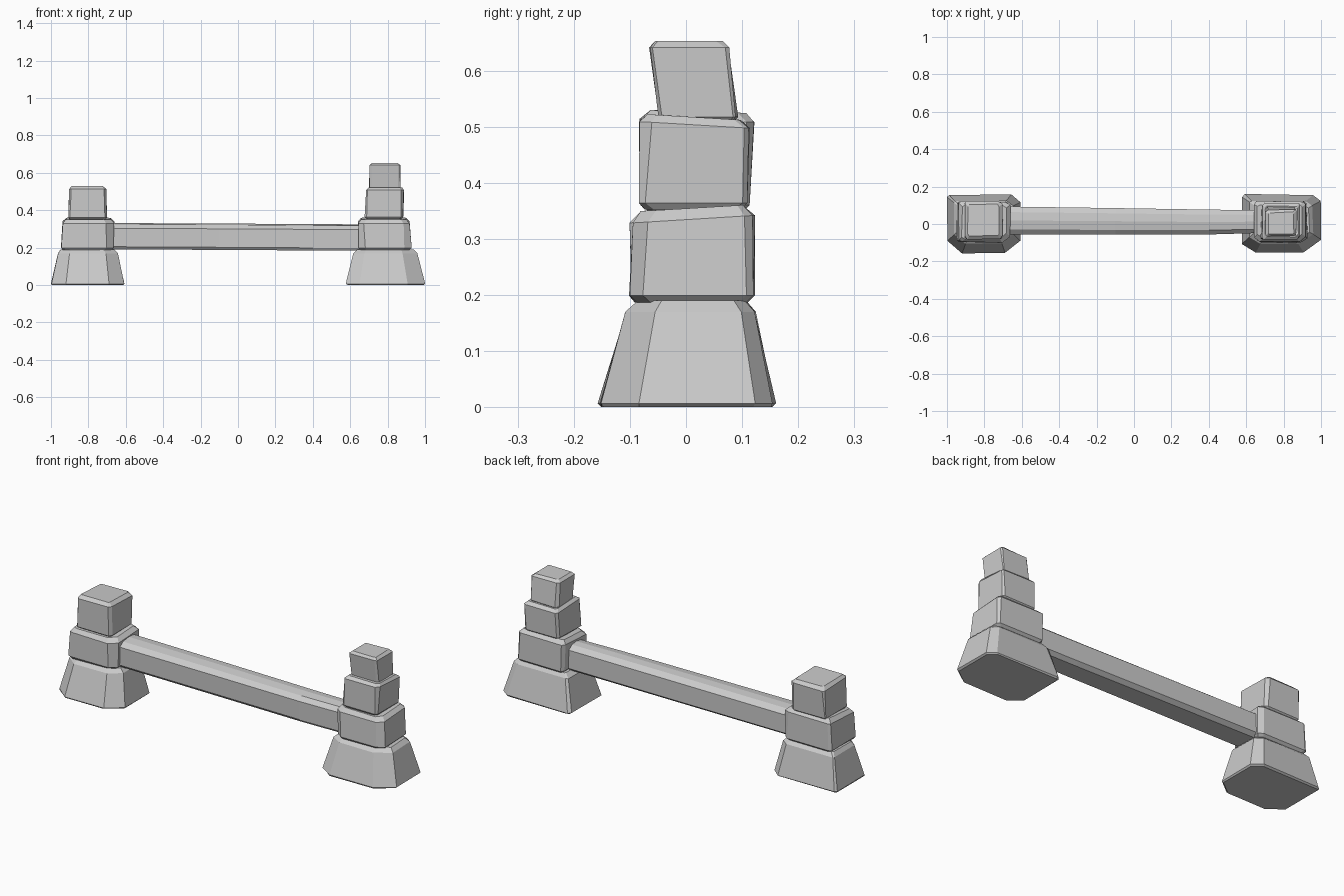
import bpy
import bmesh
import random

random.seed(4)

cube = bpy.data.objects.get("Cube")
if cube:
    bpy.data.objects.remove(cube, do_unlink=True)

stone_grey = bpy.data.materials.new("stone grey")
stone_grey.use_nodes = True
colour = (0.6, 0.6, 0.6, 1)
stone_grey.diffuse_color = colour
stone_grey.node_tree.nodes["Principled BSDF"].inputs["Base Color"].default_value = colour


def outline(rect, cuts):
    """Rectangle (x0, x1, y0, y1) with a share of each corner cut off."""
    x0, x1, y0, y1 = rect
    w, d = x1 - x0, y1 - y0
    a, b, c, e = cuts
    return [(x0, y0 + a * d), (x0 + a * w, y0), (x1 - b * w, y0), (x1, y0 + b * d),
            (x1, y1 - c * d), (x1 - c * w, y1), (x0 + e * w, y1), (x0, y1 - e * d)]


def inset(rect, m):
    return rect[0] + m, rect[1] - m, rect[2] + m, rect[3] - m


def loft(name, rings):
    """Skin a stack of equal outlines and close both ends."""
    bm = bmesh.new()
    loops = [[bm.verts.new(p) for p in ring] for ring in rings]
    n = len(loops[0])
    for low, high in zip(loops, loops[1:]):
        for i in range(n):
            j = (i + 1) % n
            bm.faces.new((low[i], low[j], high[j], high[i]))
    bm.faces.new(loops[0][::-1])
    bm.faces.new(loops[-1])
    bmesh.ops.recalc_face_normals(bm, faces=bm.faces)
    mesh = bpy.data.meshes.new(name)
    bm.to_mesh(mesh)
    bm.free()
    mesh.materials.append(stone_grey)
    obj = bpy.data.objects.new(name, mesh)
    bpy.context.collection.objects.link(obj)
    return obj


def stone(name, low, high, z0, z1, cuts, slope=0.0, lower=0.012, upper=0.02, rough=0.004):
    """Chiselled block: low and high are its widest outlines near each end."""
    rings = []
    levels = [(inset(low, lower), z0, 0), (low, z0 + lower, 0),
              (high, z1 - upper, slope), (inset(high, upper), z1, slope)]
    for rect, z, tilt in levels:
        mid_y = (rect[2] + rect[3]) / 2
        ring = []
        for x, y in outline(rect, cuts):
            ring.append((x + random.uniform(-rough, rough),
                         y + random.uniform(-rough, rough),
                         z + tilt * (y - mid_y)))
        rings.append(ring)
    return loft(name, rings)


# Wide flared foot stones
stone("left_base", (-1, -0.61, -0.155, 0.157), (-0.965, -0.645, -0.105, 0.125),
      0, 0.19, (0.2, 0.2, 0.12, 0.03), lower=0.007)
stone("right_base", (0.58, 1, -0.155, 0.157), (0.62, 0.955, -0.105, 0.125),
      0, 0.19, (0.16, 0.22, 0.1, 0.03), lower=0.007)

# Stones that hold the beam
stone("left_middle", (-0.945, -0.665, -0.1, 0.12), (-0.94, -0.665, -0.097, 0.12),
      0.187, 0.355, (0.06, 0.15, 0.08, 0.05), slope=0.06)
stone("right_middle", (0.645, 0.925, -0.1, 0.12), (0.64, 0.92, -0.097, 0.12),
      0.187, 0.355, (0.12, 0.12, 0.06, 0.05), slope=0.06)

# Upper stones
stone("left_top", (-0.91, -0.7, -0.078, 0.115), (-0.905, -0.705, -0.08, 0.12),
      0.348, 0.527, (0.05, 0.06, 0.08, 0.05), slope=-0.03, upper=0.016)
stone("right_upper", (0.68, 0.885, -0.086, 0.107), (0.685, 0.89, -0.08, 0.11),
      0.352, 0.517, (0.05, 0.08, 0.05, 0.06), slope=-0.06, upper=0.014)
stone("right_top", (0.7, 0.865, -0.052, 0.09), (0.702, 0.866, -0.067, 0.074),
      0.505, 0.653, (0.06, 0.06, 0.05, 0.08), upper=0.012)


def beam_ring(x, y0, y1, z0, z1):
    d, h = y1 - y0, z1 - z0
    shape = [(0.1, 0), (0.85, 0), (1, 0.12), (1, 0.82), (0.8, 0.97),
             (0.5, 1), (0.17, 0.95), (0, 0.8), (0.02, 0.1)]
    return [(x, y0 + u * d, z0 + v * h) for u, v in shape]


# Long hewn rail
loft("beam", [beam_ring(-0.8, -0.055, 0.095, 0.192, 0.332),
              beam_ring(-0.1, -0.055, 0.085, 0.188, 0.329),
              beam_ring(0.4, -0.056, 0.077, 0.185, 0.326),
              beam_ring(0.78, -0.045, 0.072, 0.184, 0.324)])
